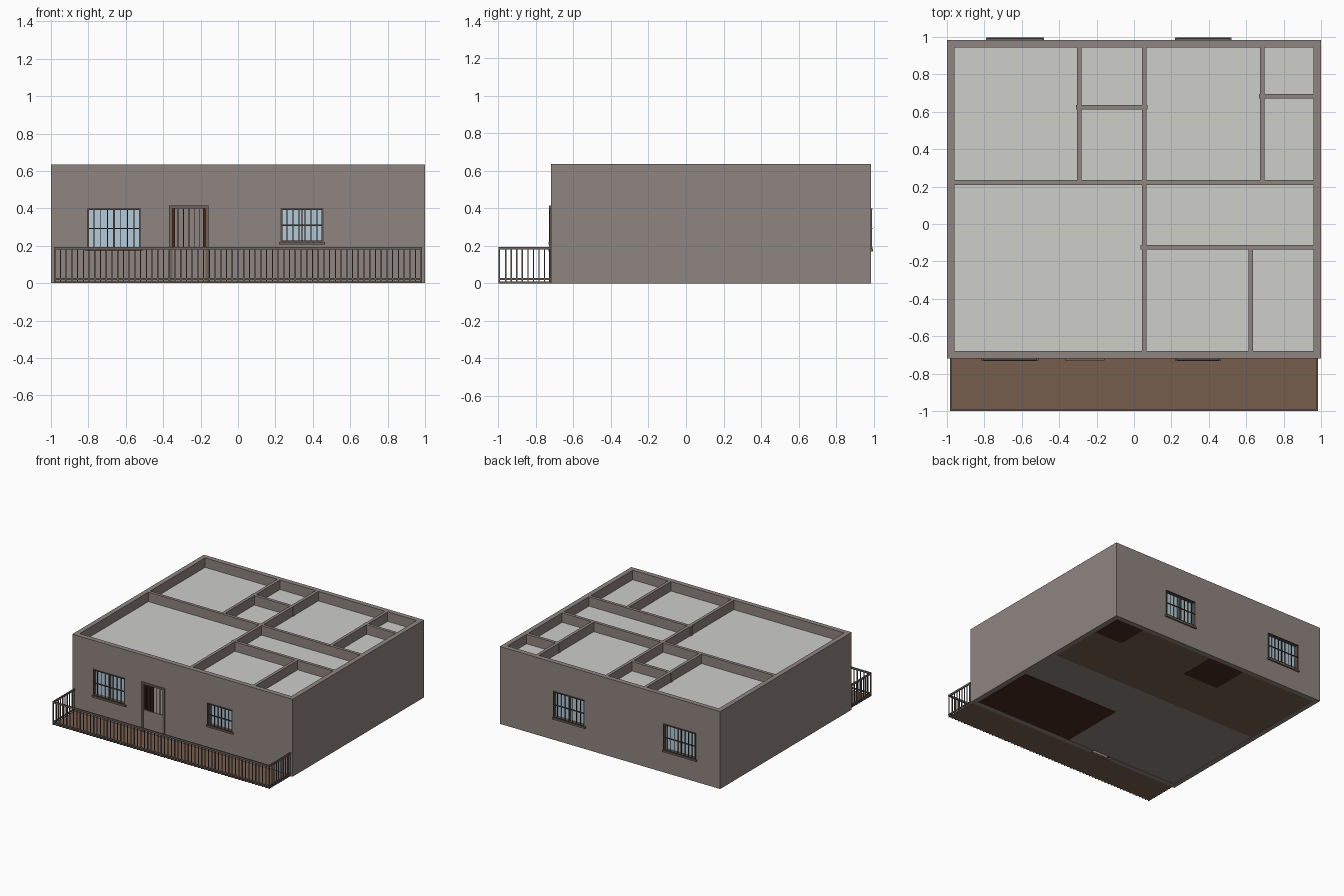
import bpy
import bmesh
from mathutils import Vector

cube = bpy.data.objects.get("Cube")
if cube:
    bpy.data.objects.remove(cube, do_unlink=True)


def material(name, hex_code):
    rgb = [int(hex_code[i:i + 2], 16) / 255 for i in (0, 2, 4)]
    lin = [c / 12.92 if c < 0.04 else ((c + 0.055) / 1.055) ** 2.4 for c in rgb]
    mat = bpy.data.materials.new(name)
    mat.use_nodes = True
    mat.diffuse_color = (*lin, 1)
    mat.node_tree.nodes["Principled BSDF"].inputs["Base Color"].default_value = (*lin, 1)
    return mat


WALL = material("wall taupe", "8F8580")
CEILING = material("ceiling pale grey", "CDCDCA")
WOOD = material("floor brown", "775F4E")
DARK = material("dark wood", "472A1E")
FRAME = material("frame brown", "74645A")
BARS = material("grille dark grey", "4A4441")
RAIL = material("railing grey", "6C6461")
GLASS = material("glass pale blue", "B4CBD8")


def boxes(name, mat, items):
    """One object made of axis aligned boxes (x0, x1, y0, y1, z0, z1)."""
    bm = bmesh.new()
    for x0, x1, y0, y1, z0, z1 in items:
        verts = bmesh.ops.create_cube(bm, size=1)["verts"]
        size = Vector((x1 - x0, y1 - y0, z1 - z0))
        mid = Vector((x0 + x1, y0 + y1, z0 + z1)) / 2
        for v in verts:
            v.co = v.co * size + mid
    mesh = bpy.data.meshes.new(name)
    bm.to_mesh(mesh)
    bm.free()
    mesh.materials.append(mat)
    obj = bpy.data.objects.new(name, mesh)
    bpy.context.collection.objects.link(obj)
    return obj


TOP = 0.635
FRONT, BACK = -0.72, 0.985
THICK = 0.04
SILL, HEAD = 0.185, 0.40


def pierced_wall(name, y0, y1, openings):
    """Long wall with rectangular openings (x0, x1, z0, z1), left to right."""
    parts, x = [], -1
    for x0, x1, z0, z1 in openings:
        parts.append((x, x0, y0, y1, 0, TOP))
        parts.append((x0, x1, y0, y1, z1, TOP))
        if z0 > 0:
            parts.append((x0, x1, y0, y1, 0, z0))
        x = x1
    parts.append((x, 1, y0, y1, 0, TOP))
    boxes(name, WALL, parts)


# Outer walls
front_windows = [(-0.805, -0.52, SILL, HEAD), (0.23, 0.455, 0.22, HEAD)]
back_windows = [(-0.78, -0.49, SILL, HEAD), (0.23, 0.51, SILL, HEAD)]
door = (-0.35, -0.175, 0, HEAD)
pierced_wall("front_wall", FRONT, FRONT + THICK,
             [front_windows[0], door, front_windows[1]])
pierced_wall("back_wall", BACK - THICK, BACK, back_windows)
for side, name in ((-1, "right_wall"), (1, "left_wall")):
    x0, x1 = sorted((side, side * (1 - THICK)))
    boxes(name, WALL, [(x0, x1, FRONT + THICK, BACK - THICK, 0, TOP)])

# Inner walls: centre line position and extent
H = 0.0125
IN_F, IN_B, IN_X = FRONT + THICK, BACK - THICK, 1 - THICK
along_y = [(-0.293, 0.22, IN_B), (0.055, IN_F, IN_B),
           (0.685, 0.22, IN_B), (0.625, IN_F, -0.125)]
along_x = [(0.222, -IN_X, IN_X), (0.625, -0.31, 0.072),
           (0.683, 0.668, IN_X), (-0.125, 0.035, IN_X)]
boxes("inner_walls_lengthwise", WALL,
      [(x - H, x + H, a, b, 0.003, TOP) for x, a, b in along_y])
boxes("inner_walls_crosswise", WALL,
      [(a, b, y - H, y + H, 0.003, TOP - 0.0005) for y, a, b in along_x])

# Ceiling and floors
boxes("ceiling", CEILING, [(-IN_X, IN_X, IN_F, IN_B, 0.545, 0.557)])
boxes("base_floor", WALL, [(-IN_X, IN_X, IN_F, IN_B, 0.002, 0.01)])
boxes("bedroom_floor", WOOD, [(-IN_X, IN_X, 0.235, IN_B, 0.001, 0.012)])
boxes("dark_room_floors", DARK, [
    (0.07, IN_X, IN_F, -0.13, 0, 0.014),
    (-0.28, 0.045, 0.635, IN_B, 0, 0.014),
    (0.70, IN_X, 0.69, IN_B, 0, 0.014)])


def window(name, opening, wall_y, out):
    """Glazing, frame, grille and sill; out is the outward y direction."""
    x0, x1, z0, z1 = opening
    mid_x, mid_z = (x0 + x1) / 2, (z0 + z1) / 2

    def layer(xa, xb, depth0, depth1, za, zb):
        ya, yb = sorted((wall_y + out * depth0, wall_y + out * depth1))
        return (xa, xb, ya, yb, za, zb)

    boxes(name + "_glass", GLASS, [layer(x0, x1, -0.022, -0.016, z0, z1)])
    w = 0.009
    boxes(name + "_frame", FRAME, [
        layer(x0, x0 + w, -0.025, 0.003, z0, z1),
        layer(x1 - w, x1, -0.025, 0.003, z0, z1),
        layer(x0, x1, -0.025, 0.003, z1 - w, z1),
        layer(x0, x1, -0.025, 0.003, z0, z0 + w),
        layer(mid_x - w / 2, mid_x + w / 2, -0.025, -0.008, z0, z1)])
    boxes(name + "_sill", FRAME,
          [layer(x0 - 0.01, x1 + 0.01, -0.01, 0.012, z0 - 0.014, z0)])
    count = round((x1 - x0) / 0.034)
    step = (x1 - x0) / count
    bars = [layer(x0 + i * step - 0.002, x0 + i * step + 0.002, 0.002, 0.007, z0, z1)
            for i in range(count + 1)]
    for z in (z0 + 0.006, mid_z, z1 - 0.003):
        bars.append(layer(x0, x1, 0.003, 0.009, z - 0.003, z + 0.003))
    boxes(name + "_grille", BARS, bars)


for i, opening in enumerate(front_windows):
    window(("right", "left")[i] + "_front_window", opening, FRONT, -1)
for i, opening in enumerate(back_windows):
    window(("right", "left")[i] + "_back_window", opening, BACK, 1)

# Doorway: surround, open door leaves and barred gate
d0, d1, _, dz = door
boxes("door_surround", FRAME, [
    (d0 - 0.018, d0, FRONT - 0.01, FRONT + 0.02, 0, dz + 0.015),
    (d1, d1 + 0.018, FRONT - 0.01, FRONT + 0.02, 0, dz + 0.015),
    (d0, d1, FRONT - 0.01, FRONT + 0.02, dz, dz + 0.015)])
boxes("open_door_leaves", DARK, [
    (d0, d0 + 0.012, FRONT + 0.006, FRONT + 0.10, 0.014, dz),
    (d1 - 0.012, d1, FRONT + 0.006, FRONT + 0.10, 0.014, dz)])
boxes("gate_panel", WALL, [(d0, d1, FRONT - 0.003, FRONT + 0.005, 0.01, 0.19)])
gate_step = (d1 - d0) / 6
boxes("gate_bars", BARS, [
    (d0 + i * gate_step - 0.002, d0 + i * gate_step + 0.002,
     FRONT - 0.002, FRONT + 0.003, 0.19, dz) for i in range(1, 6)])

# Terrace and its railing
EDGE, OUT = 0.98, -0.99
boxes("terrace_floor", WOOD, [(-EDGE, EDGE, OUT, FRONT, 0, 0.01)])
R = 0.005
rails, balusters = [], []
for z0, z1 in ((0.18, 0.194), (0.018, 0.028)):
    rails.append((-EDGE - R, EDGE + R, OUT - 2 * R, OUT, z0, z1))
    for side in (-EDGE, EDGE):
        rails.append((side - R, side + R, OUT, FRONT, z0, z1))
boxes("railing_rails", RAIL, rails)


def baluster(x, y, r=0.003):
    balusters.append((x - r, x + r, y - r, y + r, 0, 0.185))


FRONT_COUNT, SIDE_COUNT = 64, 9
for i in range(FRONT_COUNT + 1):
    baluster(-EDGE + 2 * EDGE * i / FRONT_COUNT, OUT - R)
for side in (-EDGE, EDGE):
    for i in range(1, SIDE_COUNT + 1):
        baluster(side, OUT + (FRONT - 0.005 - OUT) * i / SIDE_COUNT)
boxes("railing_balusters", RAIL, balusters)
